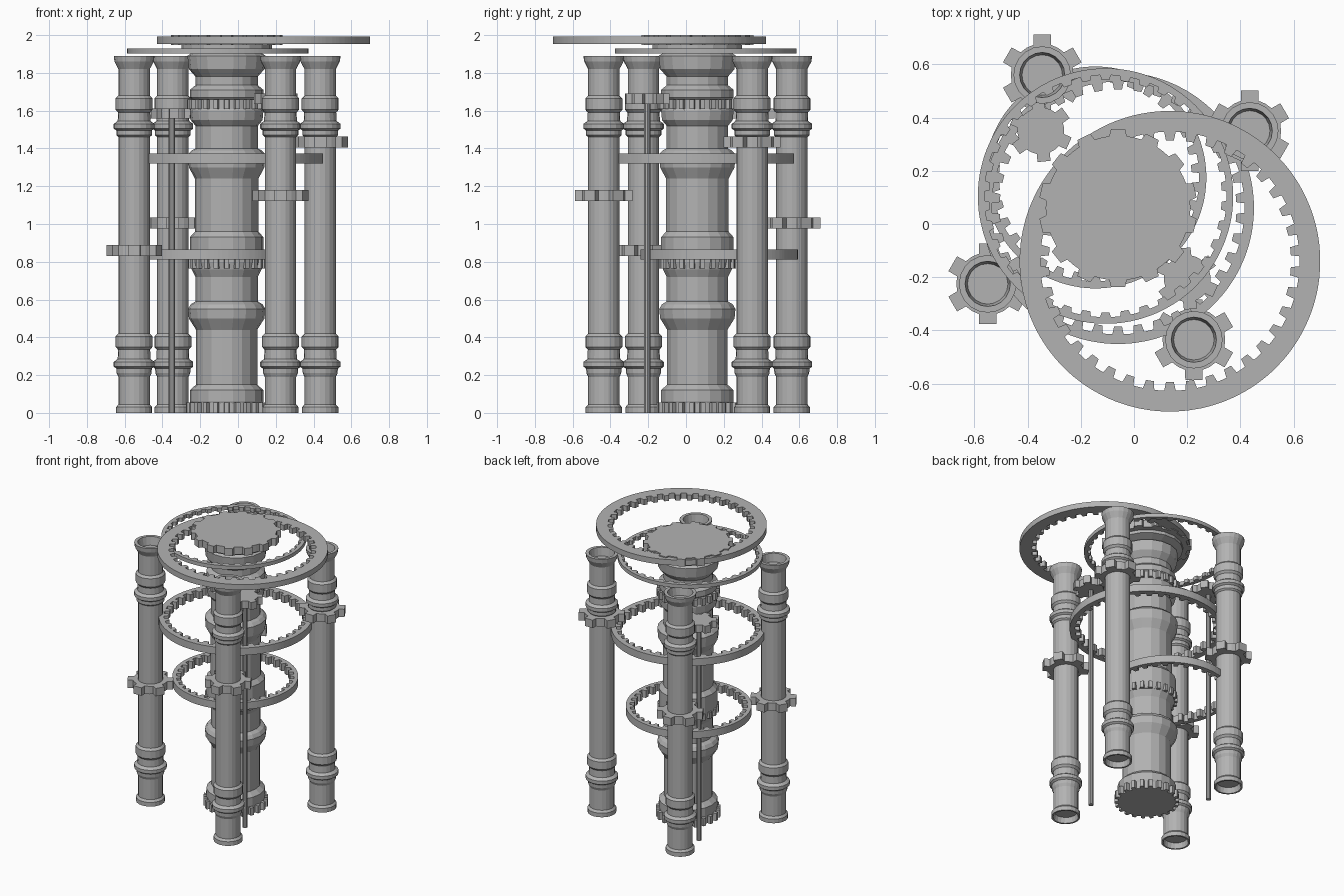
import bpy, bmesh, math

cube = bpy.data.objects.get("Cube")
if cube:
    bpy.data.objects.remove(cube, do_unlink=True)

metal = bpy.data.materials.new("plain_grey_metal")
metal.use_nodes = True
GREY = (0.45, 0.45, 0.45, 1)
metal.diffuse_color = GREY
metal.node_tree.nodes["Principled BSDF"].inputs["Base Color"].default_value = GREY


def finish(bm, name, location):
    bmesh.ops.recalc_face_normals(bm, faces=bm.faces)
    mesh = bpy.data.meshes.new(name)
    bm.to_mesh(mesh)
    bm.free()
    mesh.materials.append(metal)
    obj = bpy.data.objects.new(name, mesh)
    obj.location = location
    bpy.context.collection.objects.link(obj)
    return obj


def lathe(name, profile, centre, sides):
    """Spin a closed (radius, height) profile about the z axis."""
    bm = bmesh.new()
    verts = [bm.verts.new((r, 0, z)) for r, z in profile]
    edges = [bm.edges.new(pair) for pair in zip(verts, verts[1:])]
    bmesh.ops.spin(bm, geom=verts + edges, cent=(0, 0, 0), axis=(0, 0, 1),
                   angle=math.tau, steps=sides)
    bmesh.ops.remove_doubles(bm, verts=bm.verts, dist=0.0005)
    return finish(bm, name, (*centre, 0))


def toothed_loop(bm, teeth, root, tip, z, turn):
    """Vertex loop that steps between a root and a tip radius."""
    steps = [(-0.27, root), (-0.2, tip), (0.2, tip), (0.27, root), (0.5, root)]
    loop = []
    for i in range(teeth):
        for offset, r in steps:
            a = turn + math.tau * (i + offset) / teeth
            loop.append(bm.verts.new((r * math.cos(a), r * math.sin(a), z)))
    return loop


def bridge(bm, a, b):
    for i in range(len(a)):
        j = (i + 1) % len(a)
        bm.faces.new((a[i], a[j], b[j], b[i]))


def gear(name, centre, low, high, teeth, root, tip, turn=math.pi / 2):
    """Solid gear with outward teeth."""
    bm = bmesh.new()
    bottom = toothed_loop(bm, teeth, root, tip, low, turn)
    top = toothed_loop(bm, teeth, root, tip, high, turn)
    bridge(bm, bottom, top)
    bm.faces.new(bottom)
    bm.faces.new(top)
    return finish(bm, name, (*centre, 0))


def ring_gear(name, centre, low, high, teeth, outer, root, tip):
    """Open ring with inward teeth."""
    bm = bmesh.new()
    loops = [toothed_loop(bm, teeth, r, t, z, math.pi / 2)
             for r, t, z in ((outer, outer, low), (outer, outer, high),
                             (root, tip, high), (root, tip, low))]
    for i in range(4):
        bridge(bm, loops[i], loops[(i + 1) % 4])
    return finish(bm, name, (*centre, 0))


# Four outer pipes with recessed ends, each carrying a six-tooth gear
PIPE = [(0, 0.04), (0.076, 0.04), (0.084, 0), (0.096, 0), (0.096, 0.03),
        (0.083, 0.045), (0.083, 0.19), (0.092, 0.21), (0.094, 0.235),
        (0.108, 0.245), (0.108, 0.27), (0.087, 0.285), (0.085, 0.335),
        (0.098, 0.35), (0.098, 0.405), (0.083, 0.42), (0.083, 1.46),
        (0.094, 1.47), (0.094, 1.495), (0.108, 1.505), (0.108, 1.53),
        (0.087, 1.545), (0.085, 1.59), (0.098, 1.605), (0.098, 1.665),
        (0.083, 1.68), (0.083, 1.82), (0.104, 1.86), (0.108, 1.89),
        (0.085, 1.89), (0.076, 1.83), (0, 1.83)]
pipes = {"front_right": (-0.55, -0.225, 0.86), "front_left": (0.225, -0.435, 1.15),
         "back_left": (0.435, 0.35, 1.433), "back_right": (-0.345, 0.56, 1.005)}
for side, (x, y, z) in pipes.items():
    lathe(side + "_pipe", PIPE, (x, y), 20)
    gear(side + "_pipe_gear", (x, y), z - 0.029, z + 0.029, 6, 0.118, 0.155)

# Central stepped column
HUB = (-0.06, 0.06)
COLUMN = [(0, 0.01), (0.18, 0.01), (0.19, 0.05), (0.195, 0.06), (0.195, 0.12),
          (0.162, 0.15), (0.162, 0.44), (0.2, 0.5), (0.205, 0.55), (0.19, 0.575),
          (0.165, 0.59), (0.165, 0.72), (0.185, 0.76), (0.195, 0.8),
          (0.195, 0.93), (0.168, 0.96), (0.168, 1.24), (0.2, 1.3), (0.205, 1.37),
          (0.185, 1.39), (0.165, 1.4), (0.165, 1.52), (0.19, 1.55), (0.195, 1.6),
          (0.185, 1.62), (0.185, 1.66), (0.195, 1.67), (0.195, 1.71),
          (0.165, 1.735), (0.165, 1.78), (0.2, 1.82), (0.208, 1.89),
          (0.185, 1.905), (0.24, 1.925), (0.24, 1.95), (0, 1.95)]
lathe("central_column", COLUMN, HUB, 18)

# Gears fixed to the central column
gear("base_gear", HUB, 0, 0.055, 22, 0.19, 0.215)
gear("lower_column_gear", HUB, 0.765, 0.812, 22, 0.185, 0.205)
gear("upper_column_gear", HUB, 1.61, 1.66, 22, 0.19, 0.21)
gear("top_gear", HUB, 1.947, 2.0, 14, 0.272, 0.298)

# Large rings with inward teeth
ring_gear("top_ring", (0.135, -0.14), 1.952, 1.992, 38, 0.565, 0.487, 0.455)
ring_gear("thin_ring", (-0.107, 0.105), 1.903, 1.93, 38, 0.48, 0.455, 0.437)
ring_gear("middle_ring", HUB, 1.32, 1.373, 38, 0.511, 0.475, 0.445)
ring_gear("lower_ring", (-0.145, 0.175), 0.812, 0.865, 34, 0.417, 0.39, 0.362)

# Thin rods topped with small gears
for side, x, y, z in (("right", -0.35, 0.35, 1.585), ("left", 0.2, -0.205, 1.663)):
    lathe(side + "_rod", [(0, 0), (0.017, 0), (0.017, z), (0, z)], (x, y), 10)
    gear(side + "_rod_gear", (x, y), z - 0.027, z + 0.027, 6, 0.088, 0.118, math.pi / 5)
